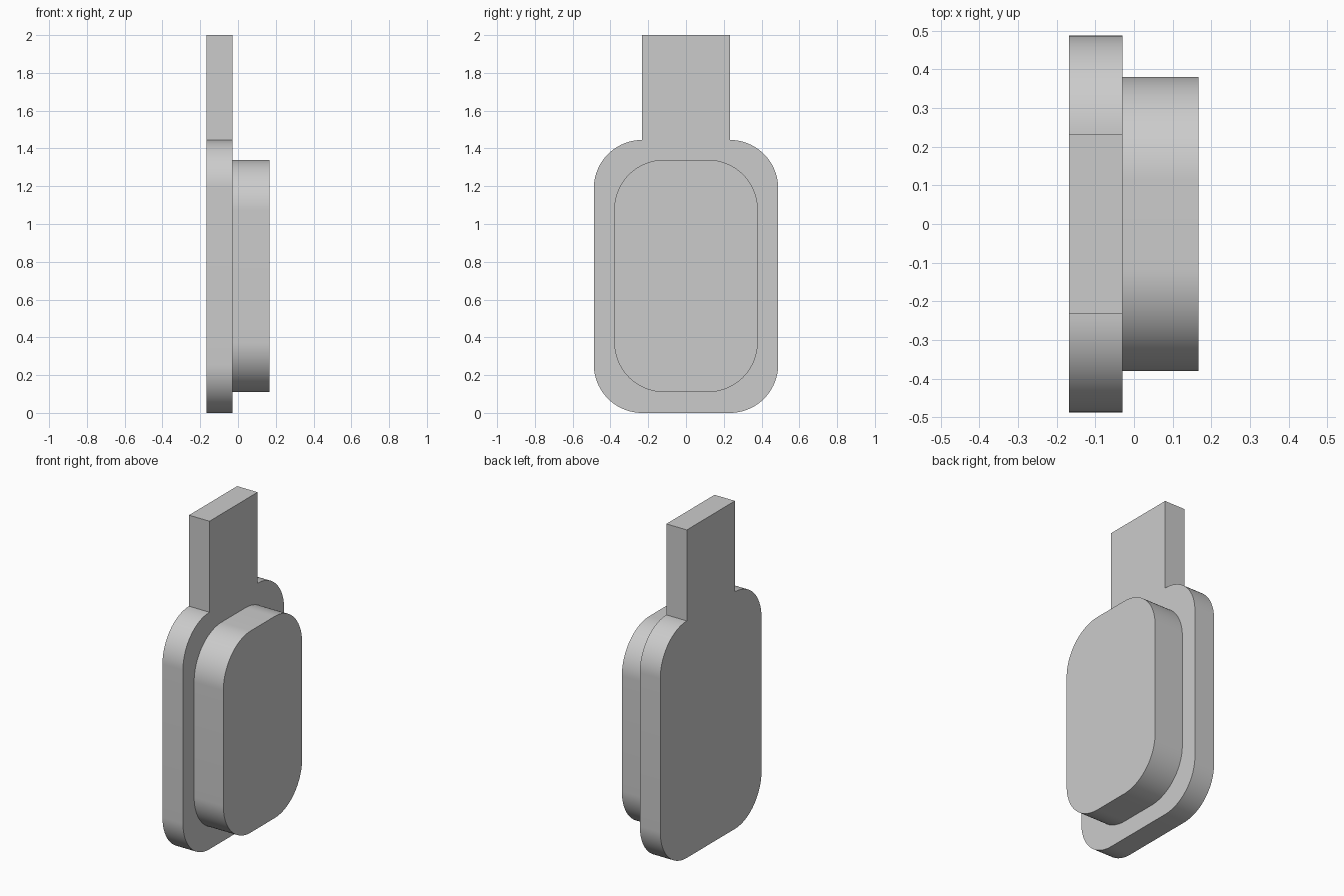
import bpy, bmesh
from math import sin, cos, pi, radians

cube = bpy.data.objects.get("Cube")
if cube:
    bpy.data.objects.remove(cube, do_unlink=True)

grey = bpy.data.materials.new("light_grey")
grey.use_nodes = True
colour = (0.6, 0.6, 0.6, 1)
grey.diffuse_color = colour
grey.node_tree.nodes["Principled BSDF"].inputs["Base Color"].default_value = colour


def half_outline(half_width, bottom, top, radius, steps=24):
    """Right half of a rounded rectangle in (y, z), from bottom to top."""
    points = []
    for centre_z, start in ((bottom + radius, -pi / 2), (top - radius, 0)):
        for i in range(steps + 1):
            a = start + i / steps * pi / 2
            points.append((half_width - radius + radius * cos(a),
                           centre_z + radius * sin(a)))
    return points


def slab(name, half, x0, x1):
    """Mirror a half outline across y = 0 and extrude it along x."""
    outline = half + [(-y, z) for y, z in reversed(half)]
    bm = bmesh.new()
    face = bm.faces.new([bm.verts.new((x0, y, z)) for y, z in outline])
    moved = bmesh.ops.extrude_face_region(bm, geom=[face])["geom"]
    bmesh.ops.translate(bm, vec=(x1 - x0, 0, 0),
                        verts=[v for v in moved if isinstance(v, bmesh.types.BMVert)])
    bmesh.ops.recalc_face_normals(bm, faces=bm.faces)
    mesh = bpy.data.meshes.new(name)
    bm.to_mesh(mesh)
    bm.free()
    mesh.materials.append(grey)
    obj = bpy.data.objects.new(name, mesh)
    bpy.context.collection.objects.link(obj)
    bpy.ops.object.select_all(action='DESELECT')
    obj.select_set(True)
    bpy.context.view_layer.objects.active = obj
    bpy.ops.object.shade_smooth_by_angle(angle=radians(30))
    return obj


# Back plate with its square tab rising from the flat top edge
tab = 0.232
plate = half_outline(0.488, 0, 1.445, 0.488 - tab)
slab("back_plate_with_tab", plate + [(tab, 2)], -0.168, -0.03)

# Raised pad on the plate's left face
slab("raised_pad", half_outline(0.38, 0.11, 1.34, 0.265), -0.03, 0.167)
